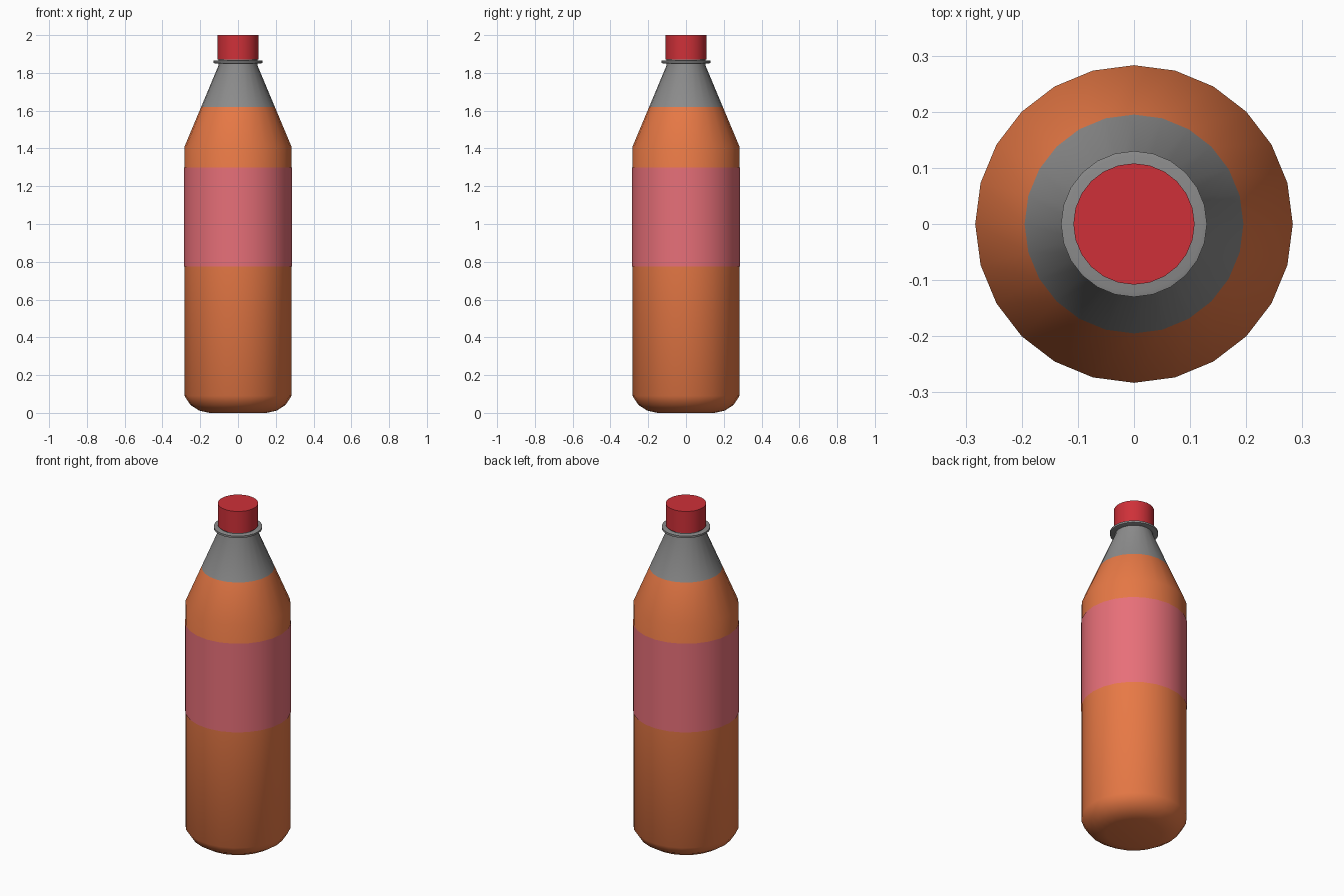
import bpy, bmesh, math

if "Cube" in bpy.data.objects:
    bpy.data.objects.remove(bpy.data.objects["Cube"])

SIDES = 24


def material(name, rgb):
    m = bpy.data.materials.new(name)
    m.diffuse_color = (*rgb, 1)
    return m


def lathe(name, profile, mats=(), pick=None, close=True, angle=35):
    """Revolve (radius, z) points around z; pick(z) chooses the material slot."""
    bm = bmesh.new()
    rings = [[bm.verts.new((r * math.cos(2 * math.pi * i / SIDES),
                            r * math.sin(2 * math.pi * i / SIDES), z))
              for i in range(SIDES)] for r, z in profile]
    for lo, hi in zip(rings, rings[1:]):
        for i in range(SIDES):
            j = (i + 1) % SIDES
            bm.faces.new((lo[i], lo[j], hi[j], hi[i]))
    if close:
        bm.faces.new(rings[0][::-1])
        bm.faces.new(rings[-1])
    if pick:
        for f in bm.faces:
            f.material_index = pick(f.calc_center_median().z)
    me = bpy.data.meshes.new(name)
    bm.to_mesh(me)
    bm.free()
    ob = bpy.data.objects.new(name, me)
    bpy.context.collection.objects.link(ob)
    for m in mats:
        me.materials.append(m)
    bpy.ops.object.select_all(action='DESELECT')
    bpy.context.view_layer.objects.active = ob
    ob.select_set(True)
    bpy.ops.object.shade_smooth_by_angle(angle=math.radians(angle))
    return ob


orange = material("orange_drink", (0.8, 0.17, 0.06))
orange.diffuse_color = (0.80, 0.19, 0.06, 1)
pink = material("label_pink", (0.80, 0.16, 0.19))
red = material("cap_red", (0.62, 0.03, 0.04))
clear = material("clear_plastic", (0.26, 0.26, 0.26))

# bottle body: filled up to z = 1.62, clear plastic above
lathe("bottle_body",
      [(0.15, 0.0), (0.205, 0.012), (0.252, 0.042), (0.283, 0.09),
       (0.283, 1.41), (0.195, 1.62), (0.102, 1.842), (0.102, 1.88)],
      (orange, clear), lambda z: int(z > 1.62))

# wrap-around label
lathe("label", [(0.2855, 0.775), (0.2855, 1.30)], (pink,), close=False)

# collar ring below the cap
lathe("neck_ring", [(0.122, 1.85), (0.13, 1.853), (0.13, 1.864), (0.122, 1.866)],
      (clear,))

# screw cap
lathe("cap", [(0.108, 1.872), (0.108, 2.0)], (red,))

for m in bpy.data.materials:
    if m.users and not m.is_grease_pencil:
        m.use_nodes = True
        m.node_tree.nodes["Principled BSDF"].inputs["Base Color"].default_value = m.diffuse_color
